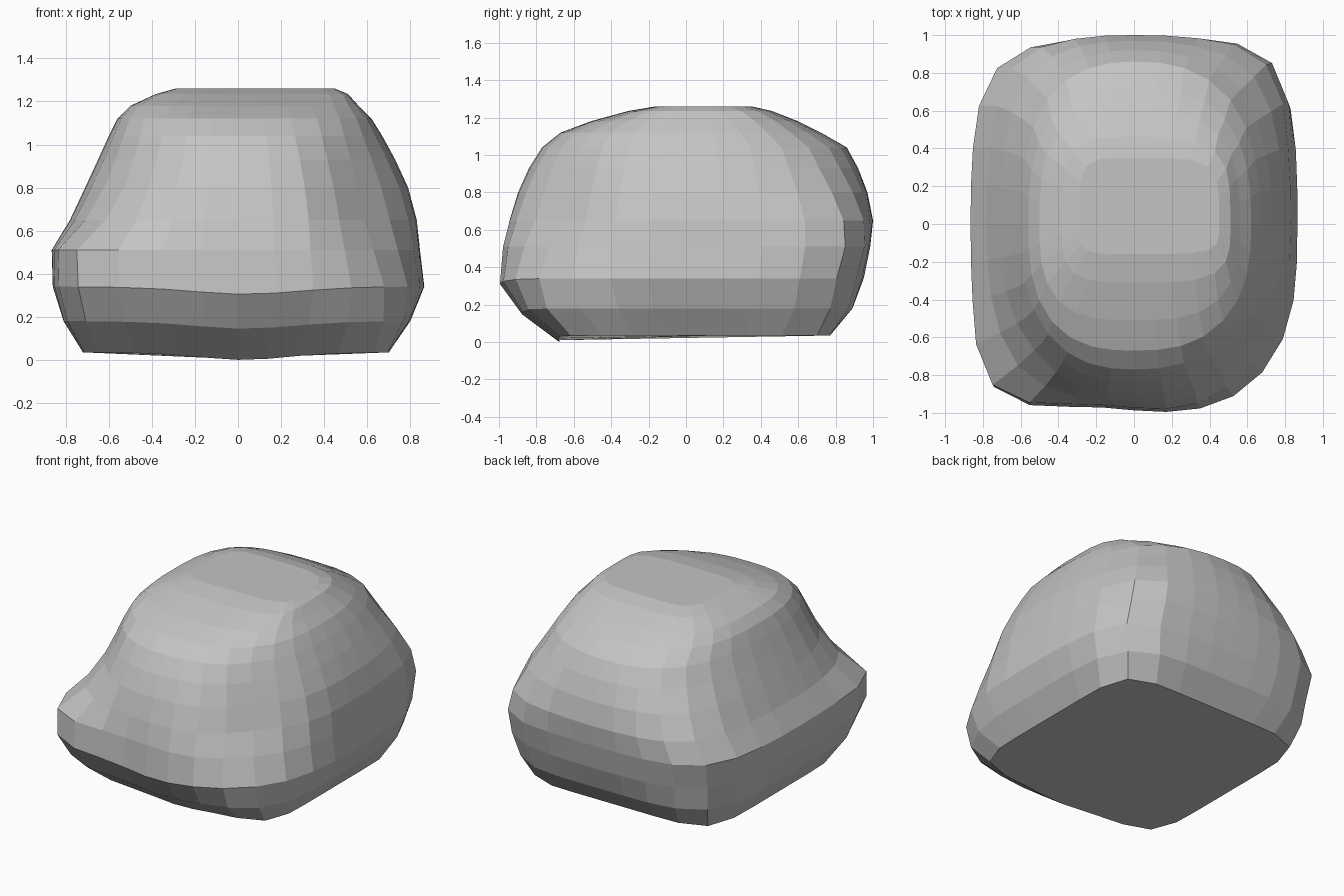
import bpy
import bmesh
import math

default_cube = bpy.data.objects.get("Cube")
if default_cube:
    bpy.data.objects.remove(default_cube, do_unlink=True)

SEGMENTS = 32

# Cross-sections from the base up:
# height, reach to -x, +x, -y, +y, squareness, front right corner bulge
SECTIONS = [
    (0.035, 0.72, 0.70, 0.68, 0.77, 7.0, 1.0),
    (0.18, 0.81, 0.80, 0.88, 0.89, 4.2, 1.03),
    (0.34, 0.86, 0.865, 1.0, 0.95, 3.1, 1.08),
    (0.51, 0.865, 0.845, 0.985, 0.985, 2.9, 1.1),
    (0.65, 0.78, 0.83, 0.95, 1.0, 2.7, 1.02),
    (0.8, 0.71, 0.79, 0.9, 0.97, 2.6, 0.97),
    (0.93, 0.65, 0.73, 0.84, 0.92, 2.5, 0.98),
    (1.04, 0.6, 0.67, 0.77, 0.86, 2.5, 1.0),
    (1.12, 0.56, 0.62, 0.67, 0.72, 2.7, 1.0),
    (1.18, 0.5, 0.56, 0.51, 0.6, 3.1, 1.0),
    (1.235, 0.38, 0.51, 0.31, 0.46, 4.0, 1.0),
    (1.26, 0.29, 0.45, 0.16, 0.35, 5.0, 1.0),
]

# Swellings and dents in the belly: direction in degrees, height, amount
LUMPS = [(45, 0.55, 0.1), (135, 0.6, 0.07), (315, 0.72, -0.09), (255, 0.4, -0.03)]


def material(name, value):
    mat = bpy.data.materials.new(name)
    mat.use_nodes = True
    colour = (value, value, value, 1)
    mat.diffuse_color = colour
    mat.node_tree.nodes["Principled BSDF"].inputs["Base Color"].default_value = colour
    return mat


def falloff(angle, degrees, width):
    """Smooth bump around one compass direction."""
    offset = math.remainder(angle - math.radians(degrees), math.tau)
    return math.exp(-(offset / width) ** 2)


def swell(angle, height, bulge):
    """Outward scale from the belly lumps and the jutting corner."""
    scale = 1 + (bulge - 1) * falloff(angle, 225, 0.28)
    for degrees, centre, amount in LUMPS:
        level = math.exp(-((height - centre) / 0.3) ** 2)
        scale += amount * level * falloff(angle, degrees, 0.3)
    return scale


def add_ring(bm, section):
    """One closed rounded-square loop, uneven in each direction."""
    height, left, right, front, back, power, bulge = section
    ring = []
    for step in range(SEGMENTS):
        angle = math.tau * step / SEGMENTS
        cx, cy = math.cos(angle), math.sin(angle)
        norm = (abs(cx) ** power + abs(cy) ** power) ** (1 / power)
        scale = swell(angle, height, bulge) / norm
        x = cx * scale * (right if cx > 0 else left)
        y = cy * scale * (back if cy > 0 else front)
        # The lower front edge sags in the middle
        sag = 0.035 * falloff(angle, 272, 0.4) if height < 0.4 else 0
        ring.append(bm.verts.new((x, y, height - sag)))
    return ring


# Boulder: stacked loops bridged with quads, flat base and flat crown
bm = bmesh.new()
rings = [add_ring(bm, section) for section in SECTIONS]
for lower, upper in zip(rings, rings[1:]):
    for i in range(SEGMENTS):
        j = (i + 1) % SEGMENTS
        bm.faces.new((lower[i], lower[j], upper[j], upper[i]))
bm.faces.new(list(reversed(rings[0])))
bm.faces.new(rings[-1])
bmesh.ops.recalc_face_normals(bm, faces=bm.faces[:])

mesh = bpy.data.meshes.new("boulder")
bm.to_mesh(mesh)
bm.free()
mesh.materials.append(material("stone grey", 0.55))
boulder = bpy.data.objects.new("boulder", mesh)
bpy.context.collection.objects.link(boulder)
